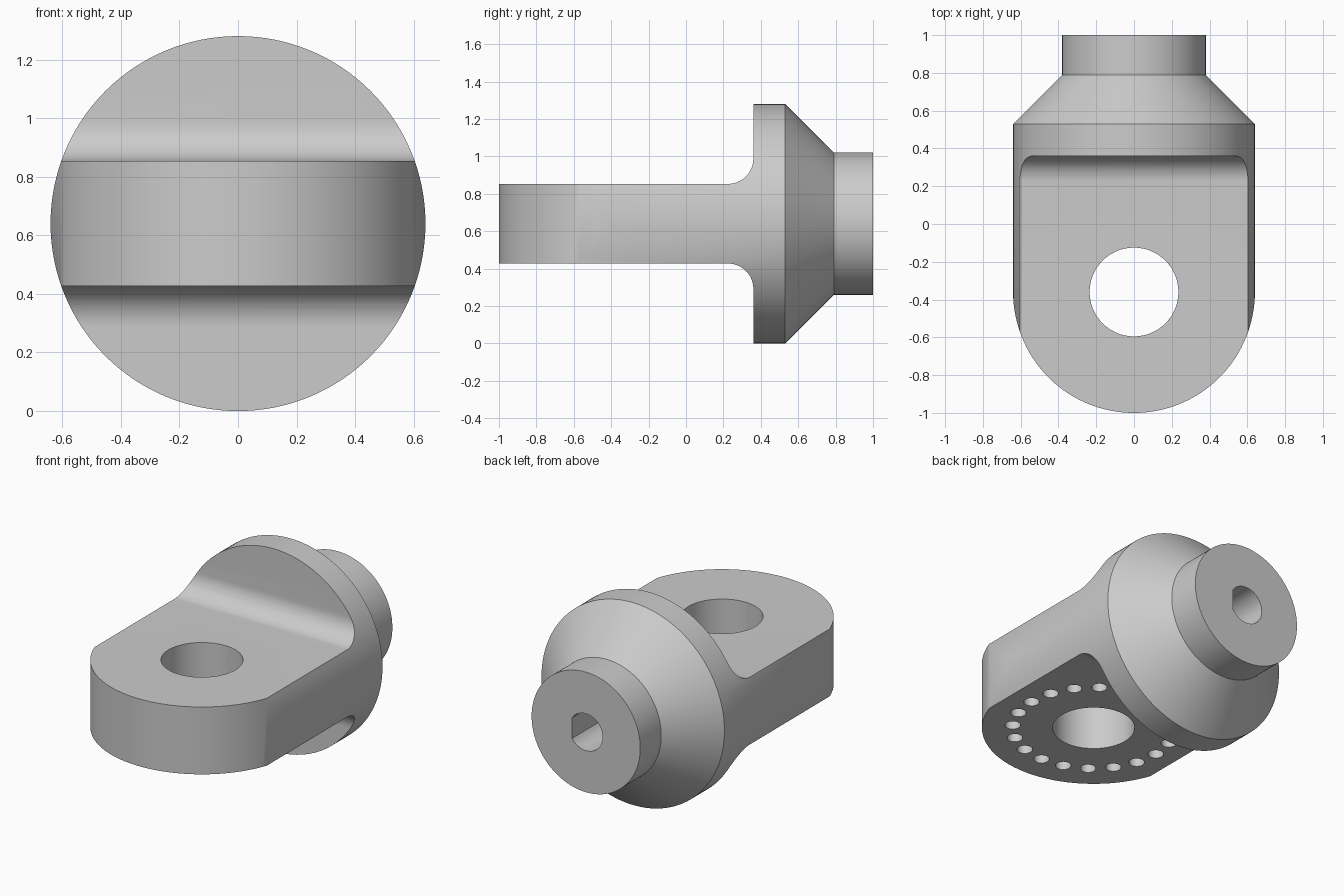
import bpy, bmesh, math
from mathutils import Vector

if "Cube" in bpy.data.objects:
    bpy.data.objects.remove(bpy.data.objects["Cube"])

AXIS_Z = 0.64      # height of the turning axis
R = 0.64           # large radius
EYE_Y = -0.36      # centre of the eye hole

steel = bpy.data.materials.new("plain_grey")
steel.diffuse_color = (0.6, 0.6, 0.6, 1)
steel.use_nodes = True
steel.node_tree.nodes["Principled BSDF"].inputs["Base Color"].default_value = steel.diffuse_color


def make_object(name, bm):
    bmesh.ops.recalc_face_normals(bm, faces=bm.faces)
    mesh = bpy.data.meshes.new(name)
    bm.to_mesh(mesh)
    bm.free()
    mesh.materials.append(steel)
    obj = bpy.data.objects.new(name, mesh)
    bpy.context.collection.objects.link(obj)
    return obj


def prism(name, points, direction):
    """Extrude a closed outline of 3D points along a direction."""
    bm = bmesh.new()
    face = bm.faces.new([bm.verts.new(p) for p in points])
    new = bmesh.ops.extrude_face_region(bm, geom=[face])["geom"]
    bmesh.ops.translate(bm, vec=Vector(direction),
                        verts=[v for v in new if isinstance(v, bmesh.types.BMVert)])
    return make_object(name, bm)


def arc(cx, cy, r, start, end, n):
    return [(cx + r * math.cos(math.radians(start + (end - start) * i / n)),
             cy + r * math.sin(math.radians(start + (end - start) * i / n)))
            for i in range(n + 1)]


def cut(target, cutter, operation):
    mod = target.modifiers.new(cutter.name, 'BOOLEAN')
    mod.operation, mod.object, mod.solver = operation, cutter, 'EXACT'
    bpy.context.view_layer.objects.active = target
    bpy.ops.object.modifier_apply(modifier=mod.name)
    bpy.data.objects.remove(cutter)


# Turned body: full-radius bar, cone and rear spigot
bm = bmesh.new()
profile = [(0, -1.1), (R, -1.1), (R, 0.53), (0.38, 0.79), (0.38, 1), (0, 1)]
verts = [bm.verts.new((r, y, AXIS_Z)) for r, y in profile]
edges = [bm.edges.new(pair) for pair in zip(verts, verts[1:])]
bmesh.ops.spin(bm, geom=verts + edges, cent=(0, 0, AXIS_Z), axis=(0, 1, 0),
               angle=2 * math.pi, steps=128)
bmesh.ops.remove_doubles(bm, verts=bm.verts, dist=1e-5)
body = make_object("rod_end_body", bm)

# Side profile of the flat tongue with filleted roots
half, fillet, face_y = 0.213, 0.135, 0.36
root = arc(face_y - fillet, half + fillet, fillet, -90, 0, 16)
upper = [(-1.3, half)] + root + [(face_y, 0.9), (1.2, 0.9)]
outline = upper + [(y, -z) for y, z in reversed(upper)]
cut(body, prism("tongue_profile", [(-1, y, AXIS_Z + z) for y, z in outline], (2, 0, 0)),
    'INTERSECT')

# Rounded nose in plan
nose = arc(0, EYE_Y, R, 183, 357, 64)
plan = nose + [(0.8, nose[-1][1]), (0.8, 1.2), (-0.8, 1.2), (-0.8, nose[0][1])]
cut(body, prism("nose_plan", [(x, y, -0.2) for x, y in plan], (0, 0, 1.7)), 'INTERSECT')

# Eye hole through the tongue
eye = arc(0, EYE_Y, 0.235, 0, 360, 64)[:-1]
cut(body, prism("eye_hole", [(x, y, 0.2) for x, y in eye], (0, 0, 1)), 'DIFFERENCE')

# D-shaped socket in the spigot end, flat towards +x
flat = math.degrees(math.acos(0.097 / 0.117))
socket = arc(0, AXIS_Z, 0.117, flat, 360 - flat, 40)
cut(body, prism("d_socket", [(x, 1.1, z) for x, z in socket], (0, -0.5, 0)), 'DIFFERENCE')

# Ring of blind holes on the underside of the tongue
for i in range(20):
    a = math.radians(18 * i)
    pin = arc(0.465 * math.cos(a), EYE_Y + 0.465 * math.sin(a), 0.045, 0, 360, 20)[:-1]
    cut(body, prism("blind_hole", [(x, y, 0.35) for x, y in pin], (0, 0, 0.16)), 'DIFFERENCE')

body.select_set(True)
bpy.context.view_layer.objects.active = body
bpy.ops.object.shade_smooth_by_angle(angle=math.radians(30))
